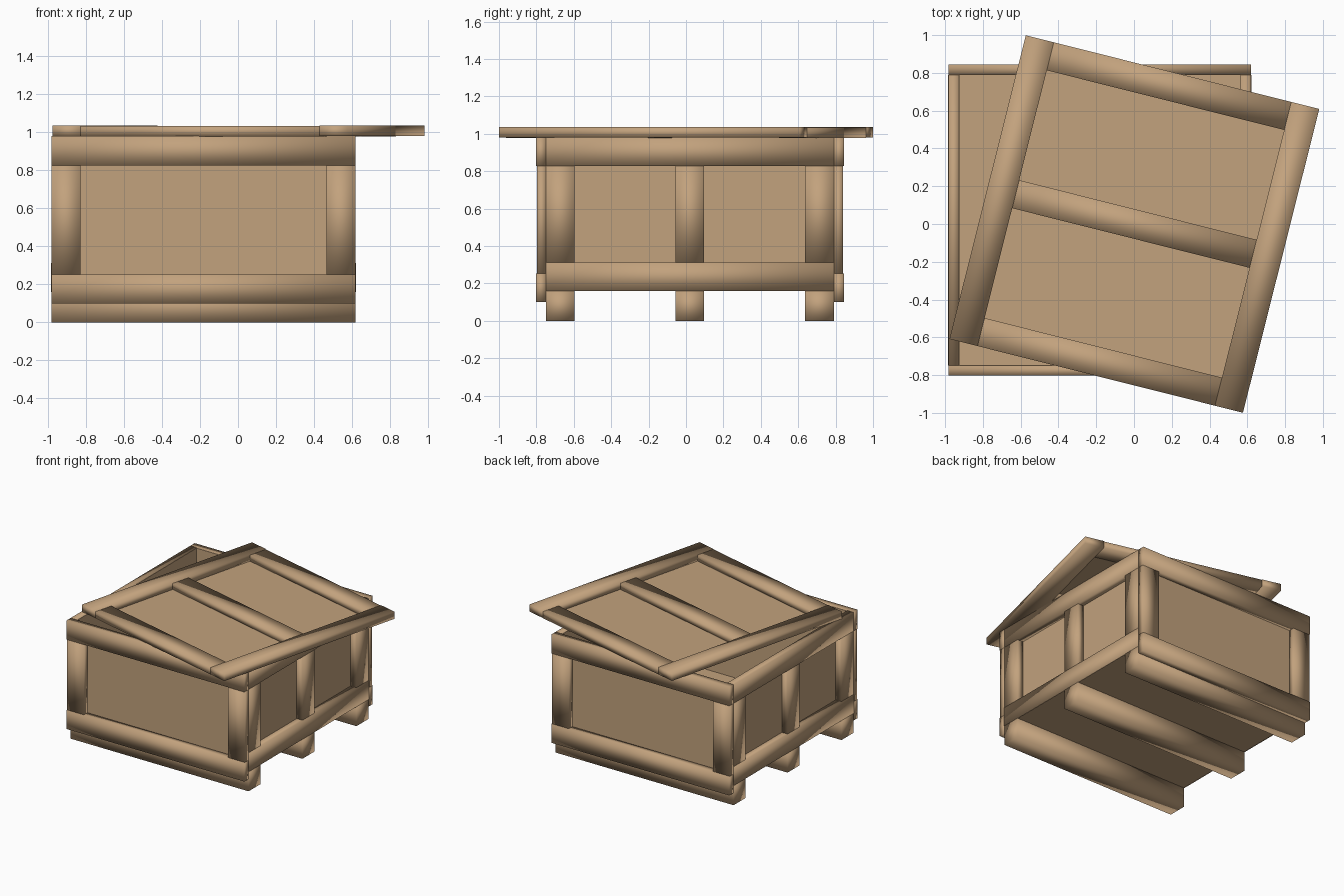
import bpy, math
from mathutils import Matrix

if "Cube" in bpy.data.objects:
    bpy.data.objects.remove(bpy.data.objects["Cube"])

wood = bpy.data.materials.new("light_wood")
wood.diffuse_color = (0.54, 0.36, 0.205, 1)
wood.use_nodes = True
wood.node_tree.nodes["Principled BSDF"].inputs["Base Color"].default_value = wood.diffuse_color


def box(name, x, y, z, smooth=True, matrix=None):
    """Axis-aligned board from (min, max) ranges."""
    bpy.ops.mesh.primitive_cube_add(size=1)
    ob = bpy.context.object
    ob.name = name
    size = [b - a for a, b in (x, y, z)]
    mid = [(a + b) / 2 for a, b in (x, y, z)]
    m = Matrix.Translation(mid) @ Matrix.Diagonal((*size, 1))
    ob.data.transform(matrix @ m if matrix else m)
    ob.data.materials.append(wood)
    # boards have soft rounded shading, panels are flat
    for p in ob.data.polygons:
        p.use_smooth = smooth
    return ob


X0, X1 = -0.981, 0.619    # crate extents
Y0, Y1 = -0.803, 0.845
T, W = 0.055, 0.153       # board thickness and width
P = 0.004                 # panel thickness
YI0, YI1 = Y0 + T, Y1 - T
slots = [(YI0, YI0 + W), (-W / 2 + 0.02, W / 2 + 0.02), (YI1 - W, YI1)]

# front and back walls, thin panel lining the inside of the boards
for side, ya, yb, inner, s in (("front", Y0, YI0, YI0, 1), ("back", YI1, Y1, YI1, -1)):
    box(side + "_top_rail", (X0, X1), (ya, yb), (0.827, 0.98))
    box(side + "_bottom_rail", (X0, X1), (ya, yb), (0.10, 0.253))
    py = sorted((ya + .006, yb)) if s > 0 else (ya, yb - .006)
    box(side + "_left_post", (X0, X0 + W), py, (0.253, 0.827))
    box(side + "_right_post", (X1 - W, X1), py, (0.253, 0.827))
    box(side + "_panel", (X0 + T, X1 - T),
        sorted((inner - s * (P - .001), inner + s * .001)), (0.16, 0.975), False)

# left and right walls, three posts each
for side, xa, xb, inner, s in (("left", X0, X0 + T, X0 + T, 1),
                               ("right", X1 - T, X1, X1 - T, -1)):
    out = .003
    box(side + "_top_rail", (xa, xb), (YI0, YI1), (0.827, 0.98))
    box(side + "_bottom_rail", (xa - out * (s > 0), xb + out * (s < 0)),
        (YI0, YI1), (0.16, 0.313))
    for i, ys in enumerate(slots):
        box(f"{side}_post_{i + 1}", (xa, xb), ys, (0.313, 0.827))
    box(side + "_panel", sorted((inner - s * (P - .001), inner + s * .001)),
        (YI0, YI1), (0.16, 0.975), False)

# skids and floor
for i, ys in enumerate(slots):
    box(f"skid_{i + 1}", (X0, X1), ys, (0, 0.16))
box("floor_panel", (X0 + .003, X1 - .003), (YI0, YI1), (0.159, 0.163), False)

# lid, turned askew on top of the crate
turn = Matrix.Translation((0.002, 0, 0)) @ Matrix.Rotation(math.radians(-14.1), 4, 'Z')
LX, LY = 0.801, 0.829
for s, side in ((-1, "left"), (1, "right")):
    xs = sorted((s * LX, s * (LX - W)))
    box(f"lid_{side}_board", xs, (-LY, LY), (0.98, 1.037), True, turn)
for name, c in (("front", -LY + W / 2), ("middle", 0), ("back", LY - W / 2)):
    box(f"lid_{name}_board", (-LX + W, LX - W), (c - W / 2, c + W / 2),
        (0.979, 1.033), True, turn)
box("lid_panel", (-LX + W - .01, LX - W + .01), (-LY + .1, LY - .1),
    (0.98, 0.98 + P), False, turn)
